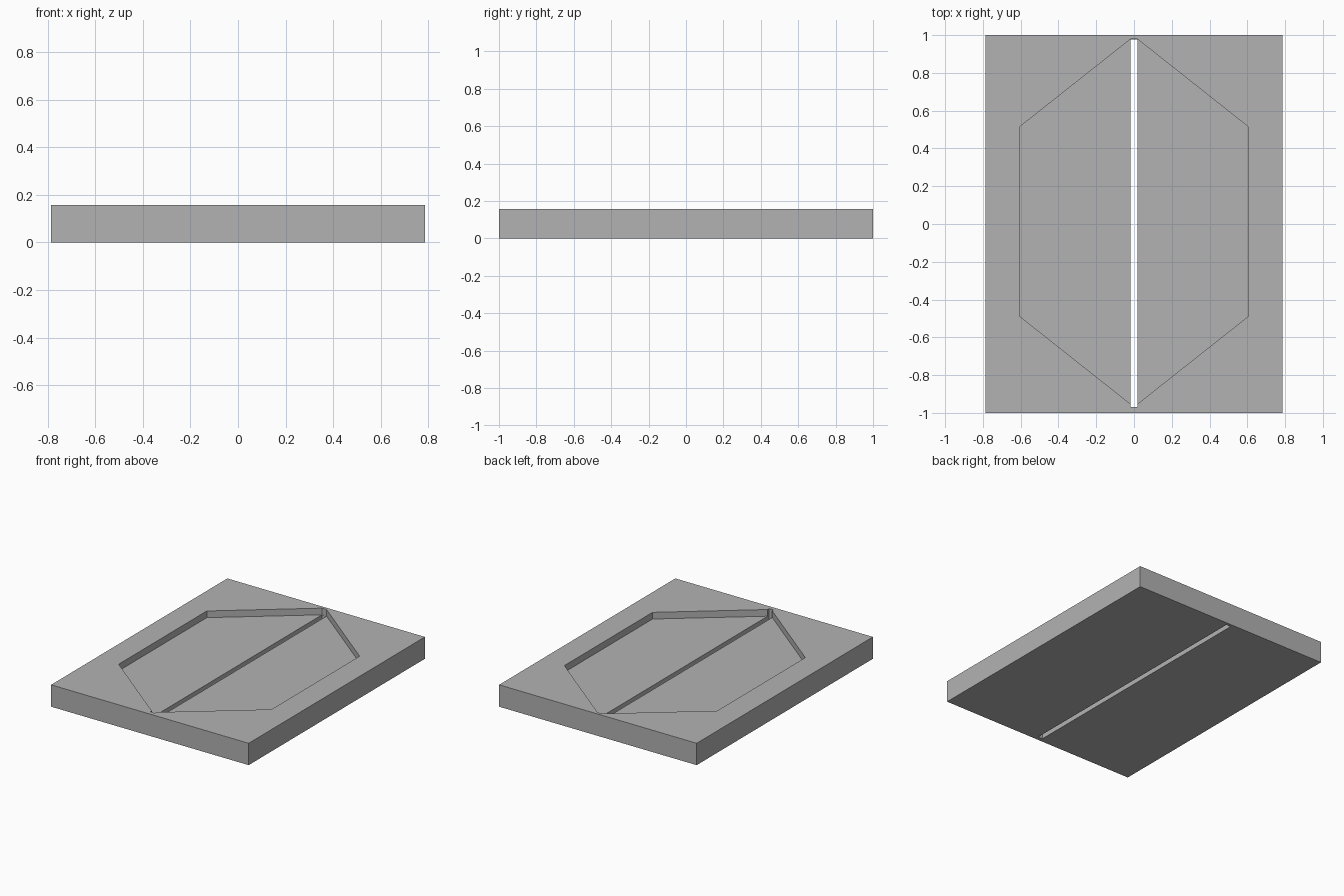
import bpy
import bmesh

cube = bpy.data.objects.get("Cube")
if cube:
    bpy.data.objects.remove(cube, do_unlink=True)

HALF_X, HALF_Y, HEIGHT = 0.785, 1.0, 0.157
FLOOR = 0.109          # height of the recess floor
SLOT = 0.018           # half width of the slot
MID = 0.013            # the recess sits slightly towards the back

grey = bpy.data.materials.new("plain grey")
grey.use_nodes = True
colour = (0.448, 0.448, 0.448, 1)
grey.diffuse_color = colour
grey.node_tree.nodes["Principled BSDF"].inputs["Base Color"].default_value = colour


def prism(name, outline, bottom, top):
    """Extrude a flat outline upwards into a closed solid."""
    bm = bmesh.new()
    face = bm.faces.new([bm.verts.new((x, y, bottom)) for x, y in outline])
    new = bmesh.ops.extrude_face_region(bm, geom=[face])["geom"]
    verts = [v for v in new if isinstance(v, bmesh.types.BMVert)]
    bmesh.ops.translate(bm, verts=verts, vec=(0, 0, top - bottom))
    bmesh.ops.recalc_face_normals(bm, faces=bm.faces)
    mesh = bpy.data.meshes.new(name)
    bm.to_mesh(mesh)
    bm.free()
    mesh.materials.append(grey)
    obj = bpy.data.objects.new(name, mesh)
    bpy.context.collection.objects.link(obj)
    return obj


def rectangle(x, front, back):
    return [(-x, front), (x, front), (x, back), (-x, back)]


def carve(target, cutter):
    """Subtract the cutter from the target, then discard it."""
    cutter.hide_render = True
    mod = target.modifiers.new("cut", "BOOLEAN")
    mod.operation = "DIFFERENCE"
    mod.solver = "EXACT"
    mod.object = cutter
    bpy.context.view_layer.objects.active = target
    bpy.ops.object.modifier_apply(modifier=mod.name)
    bpy.data.objects.remove(cutter, do_unlink=True)


# Solid slab
base_plate = prism("base_plate", rectangle(HALF_X, -HALF_Y, HALF_Y), 0, HEIGHT)

# Shallow recess: right half of the outline, mirrored to the left
half = [(SLOT, MID - 0.966), (0.607, MID - 0.5), (0.607, MID + 0.5), (SLOT, MID + 0.966)]
outline = half + [(-x, y) for x, y in reversed(half)]
carve(base_plate, prism("recess_cutter", outline, FLOOR, HEIGHT + 0.1))

# Narrow slot right through the plate
carve(base_plate, prism("slot_cutter", rectangle(SLOT, -0.97, 0.978), -0.1, HEIGHT + 0.2))
